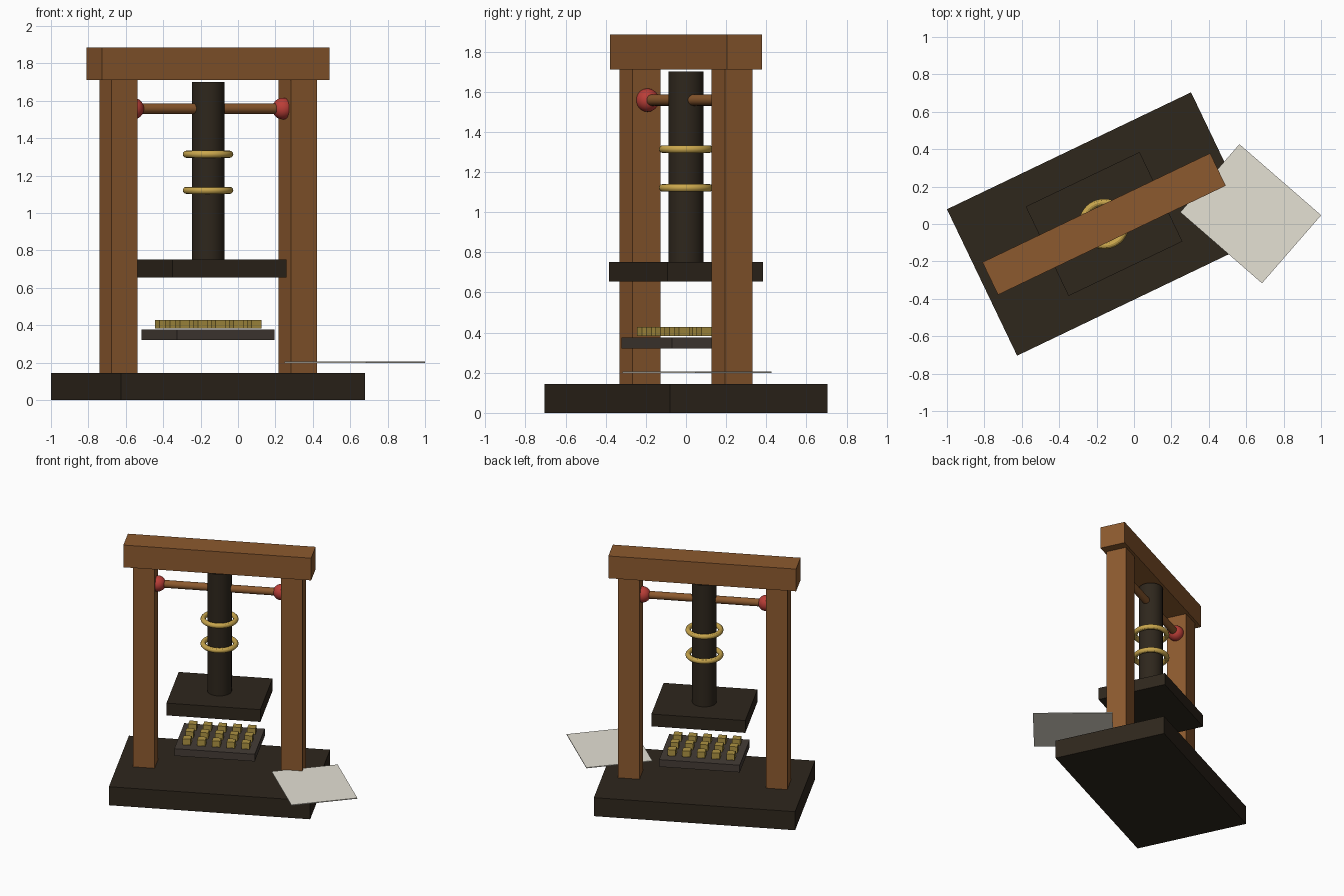
import bpy
from math import radians
from mathutils import Matrix

if "Cube" in bpy.data.objects:
    bpy.data.objects.remove(bpy.data.objects["Cube"])

# whole press is turned about z and shifted left of the origin
PRESS = Matrix.Translation((-0.16, 0, 0)) @ Matrix.Rotation(radians(25.6), 4, 'Z')


def material(name, r, g, b):
    m = bpy.data.materials.new(name)
    m.diffuse_color = [(c / 255) ** 2.2 for c in (r, g, b)] + [1]
    m.use_nodes = True
    m.node_tree.nodes["Principled BSDF"].inputs["Base Color"].default_value = m.diffuse_color
    return m


WOOD = material("wood", 139, 90, 50)
IRON = material("dark_iron", 50, 43, 34)
STEEL = material("bed_grey", 70, 62, 56)
BRASS = material("brass", 200, 165, 78)
TYPE = material("type_metal", 172, 146, 68)
RED = material("red", 185, 64, 58)
PAPER = material("paper", 228, 224, 211)


def finish(name, mat, frame=PRESS, smooth=False):
    o = bpy.context.object
    o.name = name
    o.data.materials.append(mat)
    if smooth:
        bpy.ops.object.shade_smooth_by_angle()
    bpy.context.view_layer.update()
    o.matrix_world = frame @ o.matrix_world
    return o


def box(name, mat, size, x, y, z0, frame=PRESS):
    """Box standing on height z0."""
    bpy.ops.mesh.primitive_cube_add(size=1, location=(x, y, z0 + size[2] / 2))
    o = bpy.context.object
    o.scale = size
    bpy.ops.object.transform_apply(location=False, rotation=False, scale=True)
    return finish(name, mat, frame)


# frame: base, crown beam, two posts
box("base", IRON, (1.447, 0.868, 0.145), 0, 0, 0)
box("crown_beam", WOOD, (1.35, 0.193, 0.174), 0, 0, 1.711)
for side, s in (("left", -1), ("right", 1)):
    box(side + "_post", WOOD, (0.154, 0.154, 1.566), s * 0.531, 0, 0.145)

# pressing plate and screw
box("platen", IRON, (0.675, 0.53, 0.096), 0, 0, 0.655)
bpy.ops.mesh.primitive_cylinder_add(vertices=32, radius=0.087, depth=0.955,
                                    location=(0, 0, 1.2225))
finish("screw", IRON, smooth=True)
for i, z in enumerate((1.121, 1.314)):
    bpy.ops.mesh.primitive_torus_add(major_radius=0.116, minor_radius=0.019,
                                     major_segments=40, minor_segments=12,
                                     location=(0, 0, z))
    finish(f"screw_ring_{i + 1}", BRASS, smooth=True)

# lever with a knob at each end
bpy.ops.mesh.primitive_cylinder_add(vertices=24, radius=0.028, depth=0.89,
                                    location=(0, 0, 1.558),
                                    rotation=(0, radians(90), 0))
finish("lever", WOOD, smooth=True)
for side, s in (("left", -1), ("right", 1)):
    bpy.ops.mesh.primitive_uv_sphere_add(segments=24, ring_count=12, radius=0.058,
                                         location=(s * 0.444, 0, 1.558))
    finish(side + "_knob", RED, smooth=True)

# type bed with rows of type
box("type_bed", STEEL, (0.579, 0.434, 0.056), 0, 0, 0.32)
for col in range(5):
    for row in range(3):
        box(f"type_{row + 1}_{col + 1}", TYPE, (0.058, 0.058, 0.047),
            (col - 2) * 0.106, (row - 1) * 0.126, 0.382)

# loose sheet
SHEET = Matrix.Translation((0.624, 0.055, 0)) @ Matrix.Rotation(radians(-41), 4, 'Z')
box("paper_sheet", PAPER, (0.579, 0.482, 0.006), 0, 0, 0.199, SHEET)
